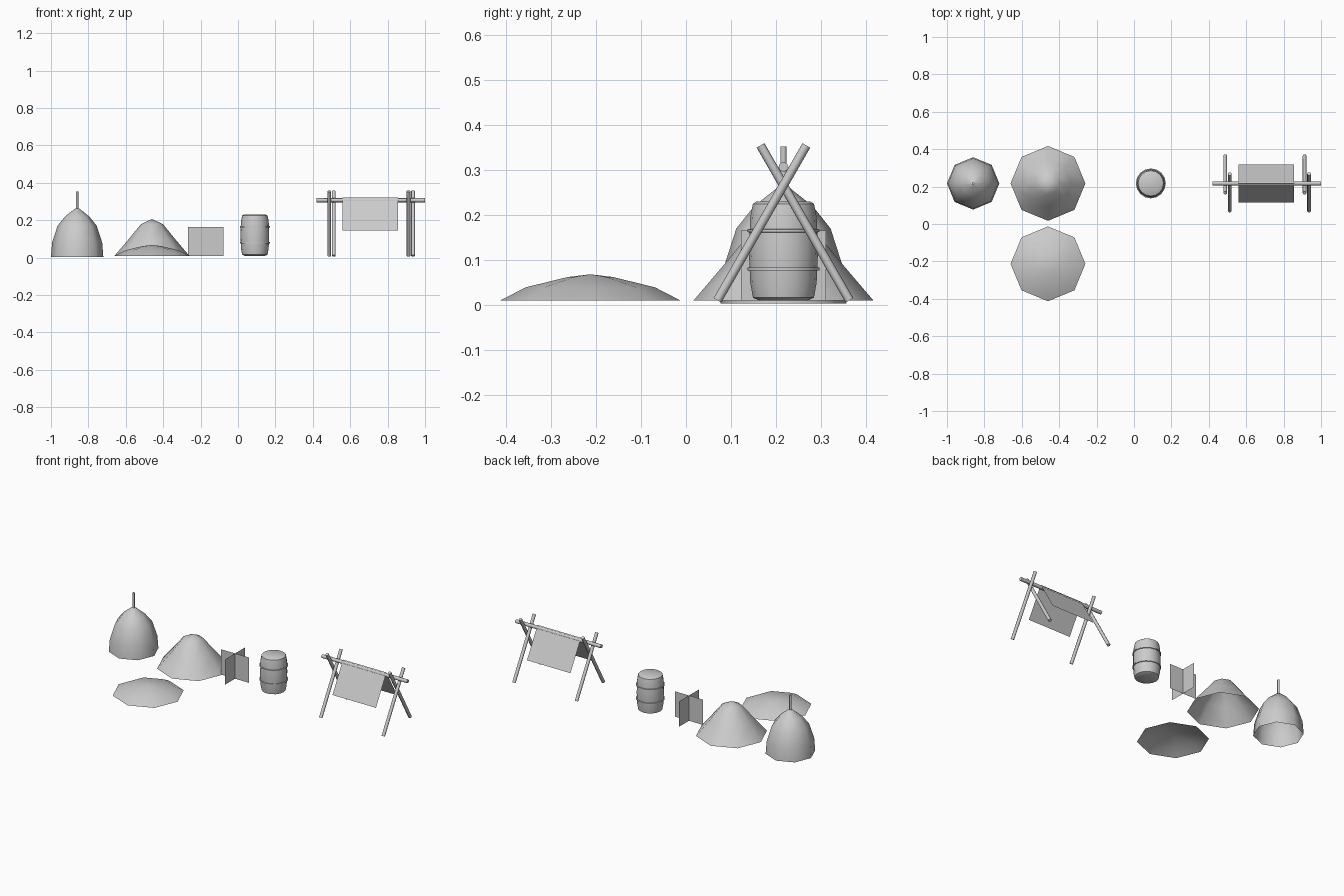
import bpy, bmesh, math
from mathutils import Vector

if "Cube" in bpy.data.objects:
    bpy.data.objects.remove(bpy.data.objects["Cube"])

Y = 0.217  # shared row line


def finish(name, bm, smooth=60):
    me = bpy.data.meshes.new(name)
    bm.to_mesh(me)
    bm.free()
    ob = bpy.data.objects.new(name, me)
    bpy.context.collection.objects.link(ob)
    if smooth:
        bpy.ops.object.select_all(action='DESELECT')
        ob.select_set(True)
        bpy.context.view_layer.objects.active = ob
        bpy.ops.object.shade_smooth_by_angle(angle=math.radians(smooth))
    return ob


def lathe(name, x, y, profile, sides, smooth=60):
    """Revolve (radius, z) points; a zero radius closes to a point."""
    bm = bmesh.new()
    rings = []
    for r, z in profile:
        if r == 0:
            rings.append([bm.verts.new((x, y, z))] * sides)
        else:
            rings.append([bm.verts.new((x + r * math.cos(math.tau * i / sides),
                                        y + r * math.sin(math.tau * i / sides), z))
                          for i in range(sides)])
    for a, b in zip(rings, rings[1:]):
        for i in range(sides):
            j = (i + 1) % sides
            bm.faces.new(list(dict.fromkeys((a[i], a[j], b[j], b[i]))))
    bmesh.ops.recalc_face_normals(bm, faces=bm.faces)
    return finish(name, bm, smooth)


def pole(name, a, b, r, sides=8):
    a, b = Vector(a), Vector(b)
    bm = bmesh.new()
    bmesh.ops.create_cone(bm, cap_ends=True, segments=sides, radius1=r,
                          radius2=r, depth=(b - a).length)
    rot = (b - a).to_track_quat('Z', 'Y').to_matrix().to_4x4()
    bmesh.ops.transform(bm, matrix=rot, verts=bm.verts)
    bmesh.ops.translate(bm, vec=(a + b) / 2, verts=bm.verts)
    return finish(name, bm)


def sheet(name, quads):
    bm = bmesh.new()
    for q in quads:
        bm.faces.new([bm.verts.new(p) for p in q])
    bmesh.ops.remove_doubles(bm, verts=bm.verts, dist=1e-5)
    return finish(name, bm, 0)


# Haystack with its centre pole
lathe("haystack", -0.86, Y, [(0.14, 0.003), (0.134, 0.08), (0.105, 0.17),
                             (0.065, 0.22), (0.012, 0.262), (0, 0.265)], 8)
pole("haystack_pole", (-0.86, Y, 0.24), (-0.86, Y, 0.353), 0.007)

# Tall and low heaps, open underneath
lathe("tall_heap", -0.46, Y, [(0.2, 0.01), (0.125, 0.098), (0.06, 0.178), (0, 0.207)], 8)
lathe("low_heap", -0.46, -0.213, [(0.2, 0.01), (0.144, 0.039), (0.05, 0.062), (0, 0.068)], 8)

# Crossed plant cards
cx, h, z0, z1 = -0.172, 0.095, 0.01, 0.165
sheet("crossed_card_x", [[(cx - h, Y, z0), (cx + h, Y, z0), (cx + h, Y, z1), (cx - h, Y, z1)]])
sheet("crossed_card_y", [[(cx, Y - h, z0), (cx, Y + h, z0), (cx, Y + h, z1), (cx, Y - h, z1)]])

# Barrel and hoops
bx = 0.09
lathe("barrel", bx, Y, [(0, 0.01), (0.055, 0.01), (0.068, 0.016), (0.074, 0.05), (0.077, 0.12),
                        (0.074, 0.195), (0.068, 0.225), (0.06, 0.23), (0, 0.23)], 16, 40)
for n, z in (("lower", 0.08), ("upper", 0.165)):
    lathe(n + "_hoop", bx, Y, [(0.073, z - 0.004), (0.08, z - 0.003), (0.08, z + 0.003),
                               (0.073, z + 0.004)], 16, 40)

# Drying rack: crossed legs, bar and draped cloth
for side, x in (("left", 0.5), ("right", 0.924)):
    for n, s in (("back", 1), ("front", -1)):
        lx = x - s * 0.012
        pole(f"{side}_{n}_leg", (lx, Y + s * 0.147, 0.01), (lx, Y - s * 0.051, 0.355), 0.01)
pole("rack_bar", (0.42, Y, 0.307), (1.0, Y, 0.307), 0.011)
a, b, d = 0.56, 0.855, 0.102
sheet("draped_cloth", [[(a, Y + s * d, 0.145), (b, Y + s * d, 0.145),
                        (b, Y, 0.323), (a, Y, 0.323)] for s in (-1, 1)])
